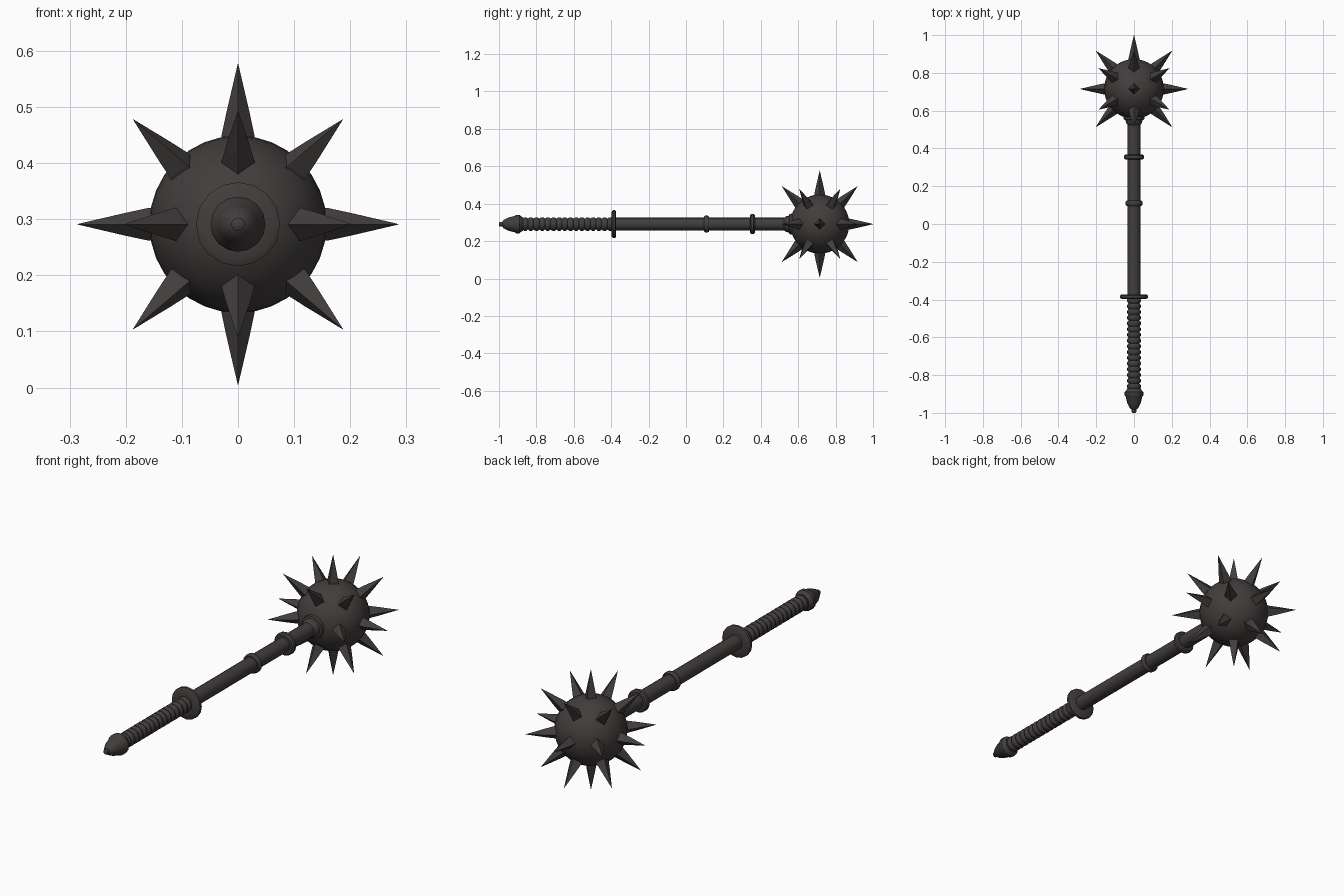
import bpy
import math
from mathutils import Vector, Matrix

cube = bpy.data.objects.get("Cube")
if cube:
    bpy.data.objects.remove(cube)

AXIS_Z = 0.291
HEAD = Vector((0, 0.715, AXIS_Z))

# One dark iron colour throughout
iron = bpy.data.materials.new("dark_iron")
iron.use_nodes = True
colour = (0.053, 0.047, 0.045, 1)
iron.diffuse_color = colour
bsdf = iron.node_tree.nodes["Principled BSDF"]
bsdf.inputs["Base Color"].default_value = colour
bsdf.inputs["Roughness"].default_value = 0.6


def finish(obj, name, smooth_angle=None):
    obj.name = name
    obj.data.materials.append(iron)
    if smooth_angle:
        bpy.ops.object.select_all(action="DESELECT")
        obj.select_set(True)
        bpy.context.view_layer.objects.active = obj
        bpy.ops.object.shade_smooth_by_angle(angle=math.radians(smooth_angle))
    return obj


def lathe(name, profile, sides, origin, direction, smooth_angle=None):
    """Turn (distance, radius) pairs around a line from origin."""
    verts, faces = [], []
    for along, radius in profile:
        for i in range(sides):
            a = math.tau * i / sides
            verts.append((radius * math.cos(a), radius * math.sin(a), along))
    for k in range(len(profile) - 1):
        for i in range(sides):
            j = (i + 1) % sides
            a, b = k * sides, (k + 1) * sides
            faces.append((a + i, a + j, b + j, b + i))
    faces.append(tuple(reversed(range(sides))))
    faces.append(tuple(range(len(verts) - sides, len(verts))))
    mesh = bpy.data.meshes.new(name)
    mesh.from_pydata(verts, [], faces)
    obj = bpy.data.objects.new(name, mesh)
    bpy.context.collection.objects.link(obj)
    # Keep one corner of the cross-section aligned with the world up axis
    w = Vector(direction).normalized()
    ref = Vector((0, 0, 1)) if abs(w.z) < 0.99 else Vector((0, 1, 0))
    u = (ref - w * ref.dot(w)).normalized()
    v = w.cross(u)
    mesh.transform(Matrix((u, v, w)).transposed().to_4x4())
    obj.location = origin
    return finish(obj, name, smooth_angle)


def along_handle(name, profile, sides=16, smooth_angle=40):
    return lathe(name, profile, sides, (0, 0, AXIS_Z), (0, 1, 0), smooth_angle)


def ring(name, y, radius, thick):
    h = thick / 2
    return along_handle(name, [(y - h, 0.032), (y - h, radius * 0.87), (y - h * 0.5, radius),
                               (y + h * 0.5, radius), (y + h, radius * 0.87), (y + h, 0.032)])


# Handle: pommel, ribbed grip, guard, shaft, rings and collar
along_handle("pommel", [(-1.0, 0.007), (-0.996, 0.012), (-0.982, 0.012), (-0.976, 0.022),
                        (-0.95, 0.035), (-0.915, 0.044), (-0.908, 0.049), (-0.89, 0.049),
                        (-0.884, 0.043), (-0.872, 0.036)])
ribs, start, end = 16, -0.875, -0.39
step = (end - start) / ribs
grip = []
for n in range(ribs):
    y = start + n * step
    grip += [(y, 0.029), (y + step * 0.3, 0.036), (y + step * 0.7, 0.036)]
along_handle("grip", grip + [(end, 0.029)])
ring("guard", -0.385, 0.075, 0.024)
along_handle("shaft", [(-0.39, 0.034), (0.6, 0.034)])
ring("middle_ring", 0.11, 0.045, 0.028)
ring("upper_ring", 0.355, 0.053, 0.028)
along_handle("head_collar", [(0.525, 0.034), (0.535, 0.042), (0.55, 0.045),
                             (0.553, 0.054), (0.575, 0.057), (0.6, 0.057)])

# Ball head
bpy.ops.mesh.primitive_uv_sphere_add(segments=32, ring_count=20, radius=0.158,
                                     location=HEAD, rotation=(math.pi / 2, 0, 0))
finish(bpy.context.object, "ball", 40)

# Spikes: axes, diagonals around the handle line, and two rings between them
directions = [(1, 0, 0), (-1, 0, 0), (0, 0, 1), (0, 0, -1), (0, 1, 0)]
lean = math.tan(math.pi / 8) * math.sqrt(2)
for s in (-1, 1):
    for t in (-1, 1):
        directions += [(s, t, 0), (0, t, s), (s, lean, t), (s, -lean, t)]
for d in directions:
    lathe("spike", [(0.11, 0.032), (0.16, 0.029), (0.2, 0.0205), (0.286, 0.0004)],
          4, HEAD, d)
